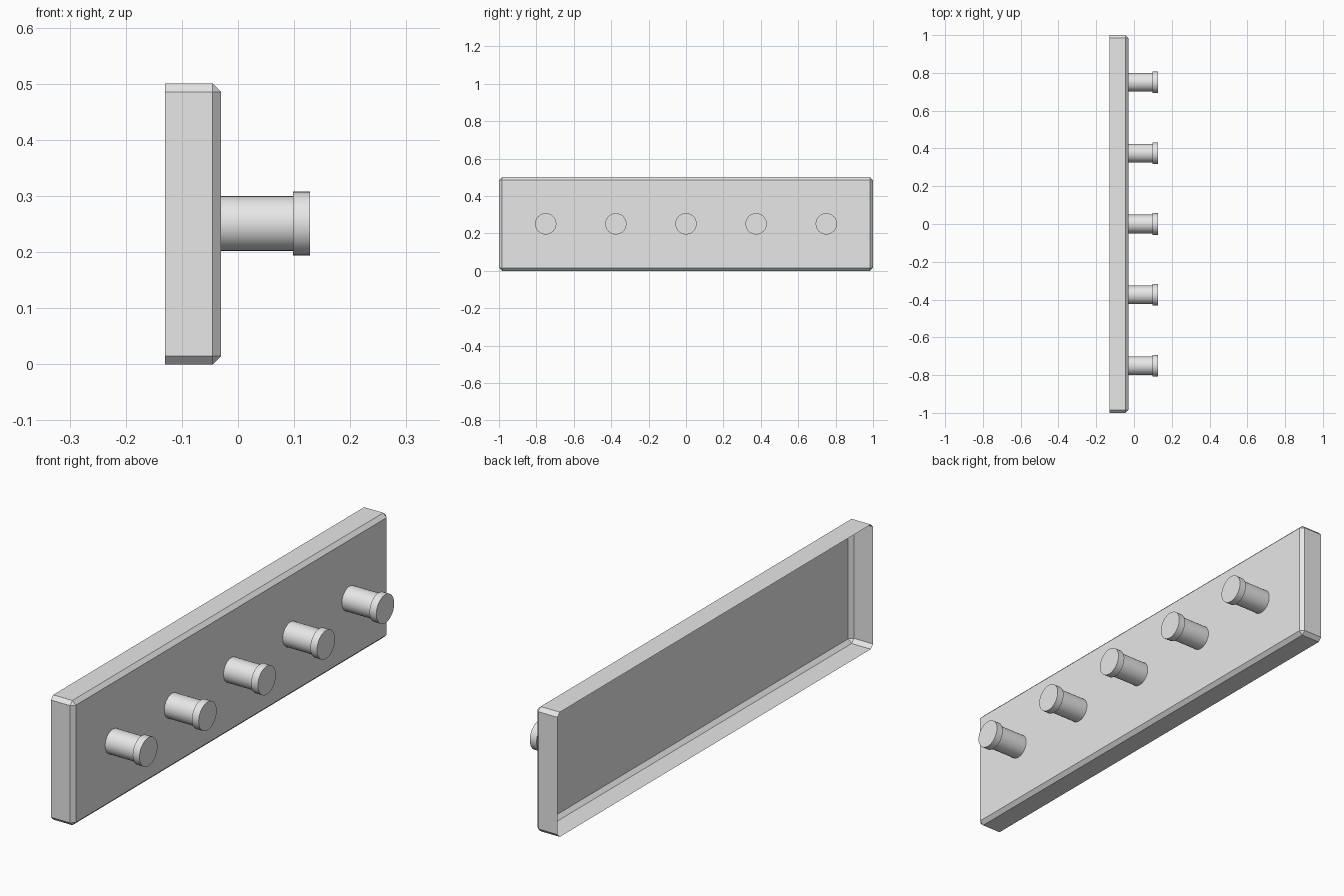
import bpy, bmesh, math
from mathutils import Matrix, Vector

if "Cube" in bpy.data.objects:
    bpy.data.objects.remove(bpy.data.objects["Cube"], do_unlink=True)

BACK, FRONT, TIP = -0.13, -0.03, 0.128
HEIGHT, BEVEL = 0.5, 0.015

grey = bpy.data.materials.new("light grey")
grey.use_nodes = True
grey.diffuse_color = (0.8, 0.8, 0.8, 1)
grey.node_tree.nodes["Principled BSDF"].inputs["Base Color"].default_value = (0.8, 0.8, 0.8, 1)


def finish(name, bm):
    mesh = bpy.data.meshes.new(name)
    bm.to_mesh(mesh)
    bm.free()
    mesh.materials.append(grey)
    obj = bpy.data.objects.new(name, mesh)
    bpy.context.collection.objects.link(obj)
    return obj


# Backboard: chamfered thin shell, open at the back
bm = bmesh.new()
bmesh.ops.create_cube(bm, size=1)
bmesh.ops.scale(bm, vec=Vector((FRONT - BACK, 2, HEIGHT)), verts=bm.verts)
bmesh.ops.translate(bm, vec=Vector(((FRONT + BACK) / 2, 0, HEIGHT / 2)), verts=bm.verts)
edges = [e for e in bm.edges if max(v.co.x for v in e.verts) > BACK + 0.01]
bmesh.ops.bevel(bm, geom=edges, offset=BEVEL, segments=1, affect='EDGES')
back = [f for f in bm.faces if f.normal.x < -0.9]
bmesh.ops.delete(bm, geom=back, context='FACES_ONLY')
finish("backboard", bm)


# Pegs: round shaft with a wider cap, lathed about the x axis
def make_peg(name, y):
    profile = [(FRONT, 0), (FRONT, 0.049), (0.098, 0.049),
               (0.098, 0.057), (TIP, 0.057), (TIP, 0)]
    bm = bmesh.new()
    verts = [bm.verts.new((x, 0, r)) for x, r in profile]
    geom = verts + [bm.edges.new(pair) for pair in zip(verts, verts[1:])]
    bmesh.ops.spin(bm, geom=geom, cent=(0, 0, 0), axis=(1, 0, 0),
                   angle=math.tau, steps=32)
    bmesh.ops.remove_doubles(bm, verts=bm.verts, dist=0.0001)
    bmesh.ops.recalc_face_normals(bm, faces=bm.faces)
    bm.transform(Matrix.Translation((0, y, HEIGHT / 2 + 0.001)))
    peg = finish(name, bm)
    bpy.ops.object.select_all(action='DESELECT')
    peg.select_set(True)
    bpy.context.view_layer.objects.active = peg
    bpy.ops.object.shade_smooth_by_angle(angle=math.radians(35))


for i in range(5):
    make_peg(f"peg_{i + 1}", (i - 2) * 0.375)
